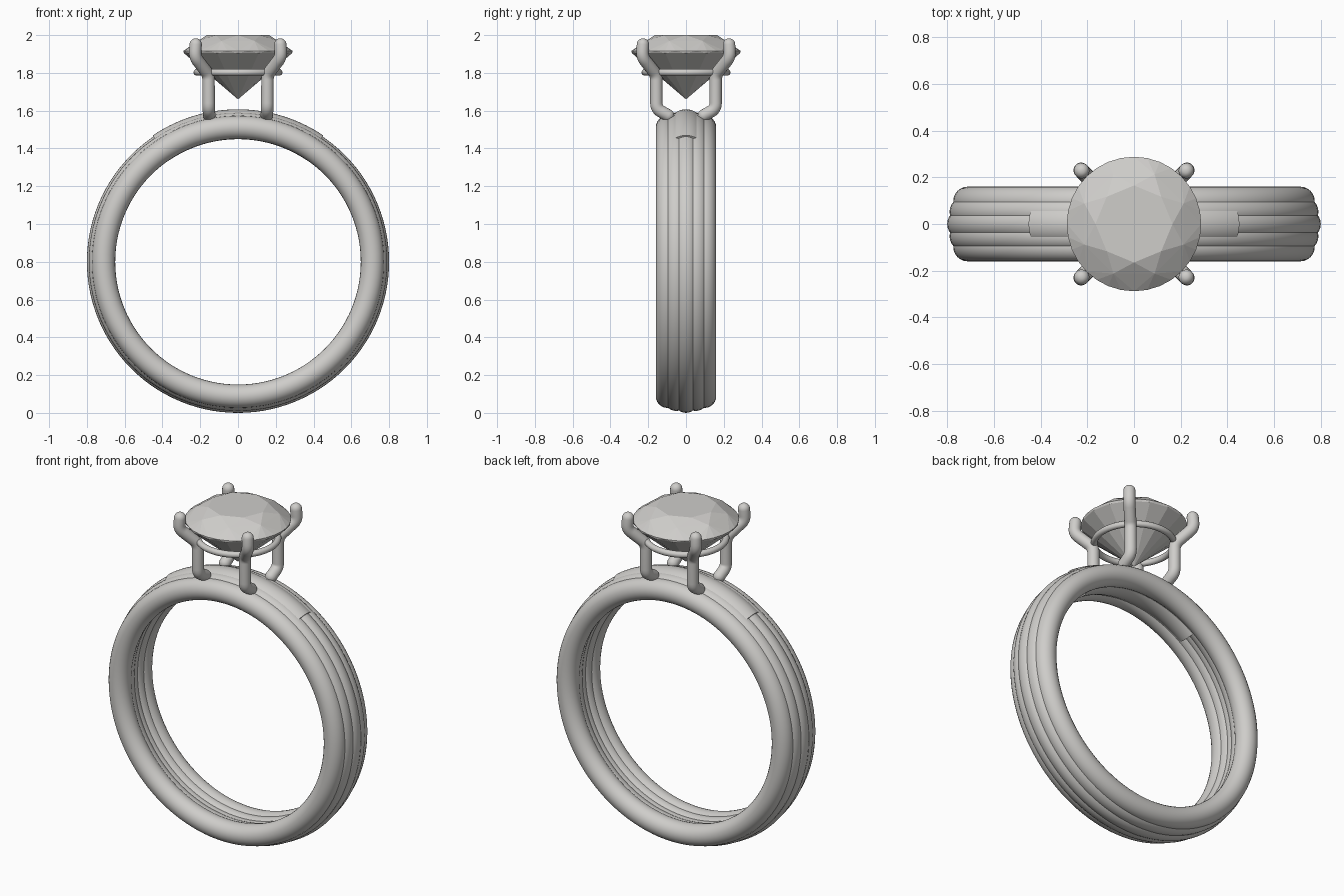
import bpy
import bmesh
from math import sin, cos, pi, radians
from mathutils import Vector

if "Cube" in bpy.data.objects:
    bpy.data.objects.remove(bpy.data.objects["Cube"])

CENTRE_Z = 0.8


def make_material(name, colour):
    mat = bpy.data.materials.new(name)
    mat.use_nodes = True
    mat.diffuse_color = colour
    mat.node_tree.nodes["Principled BSDF"].inputs["Base Color"].default_value = colour
    return mat


silver = make_material("pale silver", (0.62, 0.61, 0.59, 1))


def add_mesh(name, bm, smooth):
    bmesh.ops.recalc_face_normals(bm, faces=bm.faces[:])
    mesh = bpy.data.meshes.new(name)
    bm.to_mesh(mesh)
    bm.free()
    obj = bpy.data.objects.new(name, mesh)
    bpy.context.collection.objects.link(obj)
    mesh.materials.append(silver)
    if smooth:
        bpy.ops.object.select_all(action="DESELECT")
        obj.select_set(True)
        bpy.context.view_layer.objects.active = obj
        bpy.ops.object.shade_smooth_by_angle(angle=radians(40))
    return obj


def sweep(name, frames, section):
    """Skin rings of points; each frame maps a section point to 3D."""
    bm = bmesh.new()
    rings = [[bm.verts.new(f(u, v)) for u, v in section] for f in frames]
    n = len(section)
    for a, b in zip(rings, rings[1:]):
        for i in range(n):
            j = (i + 1) % n
            bm.faces.new((a[i], a[j], b[j], b[i]))
    bm.faces.new(rings[0])
    bm.faces.new(rings[-1])
    return add_mesh(name, bm, True)


def torus(name, location, major, minor, rotation=(0, 0, 0)):
    bpy.ops.mesh.primitive_torus_add(
        location=location, rotation=rotation, major_radius=major,
        minor_radius=minor, major_segments=112, minor_segments=24)
    obj = bpy.context.object
    obj.name = name
    obj.data.materials.append(silver)
    bpy.ops.object.shade_smooth_by_angle(angle=radians(40))


# Band: five overlapping strands, stepping outwards to the middle
strands = [("centre", 0, 0.737, 0.063)]
for side, s in (("front", -1), ("back", 1)):
    strands.append((side + "_inner", s * 0.052, 0.727, 0.063))
    strands.append((side + "_outer", s * 0.098, 0.712, 0.062))
for label, y, major, minor in strands:
    torus(label + "_strand", (0, y, CENTRE_Z), major, minor, (pi / 2, 0, 0))


# Smooth bridge filling the grooves at the top of the band
def arc_frame(angle):
    return lambda u, v: (sin(angle) * (0.728 + v), u, CENTRE_Z + cos(angle) * (0.728 + v))


oval = [(0.09 * cos(2 * pi * i / 32), 0.079 * sin(2 * pi * i / 32)) for i in range(32)]
sweep("bridge", [arc_frame(radians(-34 + 68 * i / 36)) for i in range(37)], oval)


# Prongs: bent round wire with domed tips
def prong(name, sx, sy):
    corners = [Vector(p) for p in ((0.152, 0.095, 1.575), (0.155, 0.157, 1.61),
                                   (0.156, 0.157, 1.79), (0.228, 0.232, 1.885),
                                   (0.224, 0.228, 1.95))]
    # Round each bend with a short quadratic arc
    path = [corners[0]]
    for a, b, c in zip(corners, corners[1:], corners[2:]):
        p = b + (a - b).normalized() * 0.03
        q = b + (c - b).normalized() * 0.03
        for k in range(6):
            t = k / 5
            path.append(p * (1 - t) ** 2 + b * 2 * t * (1 - t) + q * t ** 2)
    path.append(corners[-1])
    radius = 0.033
    frames = []

    def add_frame(point, tangent, scale):
        side = Vector((1, -1, 0)).normalized()
        side = (side - tangent * side.dot(tangent)).normalized()
        up = tangent.cross(side)

        def place(u, v):
            w = point + (side * u + up * v) * scale
            return (w.x * sx, w.y * sy, w.z)
        frames.append(place)

    start = (path[1] - path[0]).normalized()
    end = (path[-1] - path[-2]).normalized()
    for k in range(1, 6):
        t = k / 6 * pi / 2
        add_frame(path[0] - start * radius * cos(t), start, sin(t))
    for i, p in enumerate(path):
        tangent = path[min(i + 1, len(path) - 1)] - path[max(i - 1, 0)]
        add_frame(p, tangent.normalized(), 1)
    for k in range(5, 0, -1):
        t = k / 6 * pi / 2
        add_frame(path[-1] + end * radius * cos(t), end, sin(t))
    circle = [(radius * cos(2 * pi * i / 20), radius * sin(2 * pi * i / 20)) for i in range(20)]
    sweep(name, frames, circle)


for depth, sy in (("front", -1), ("back", 1)):
    for side, sx in (("right", -1), ("left", 1)):
        prong(f"{depth}_{side}_prong", sx, sy)

# Wire joining the prongs beneath the stone
torus("gallery_wire", (0, 0, 1.803), 0.217, 0.018)


# Brilliant-cut stone: convex hull over rings of facet corners
def ring(bm, count, radius, z, offset=0.0):
    for i in range(count):
        a = 2 * pi * (i + offset) / count
        bm.verts.new((radius * cos(a), radius * sin(a), z))


bm = bmesh.new()
ring(bm, 8, 0.165, 2.0)             # table
ring(bm, 8, 0.23, 1.969, 0.5)       # star facets
ring(bm, 32, 0.288, 1.917)          # upper girdle
ring(bm, 16, 0.287, 1.905)          # lower girdle
bm.verts.new((0, 0, 1.66))          # culet
bmesh.ops.convex_hull(bm, input=bm.verts[:])
bmesh.ops.dissolve_limit(bm, angle_limit=radians(1), verts=bm.verts[:], edges=bm.edges[:])
add_mesh("stone", bm, False)
